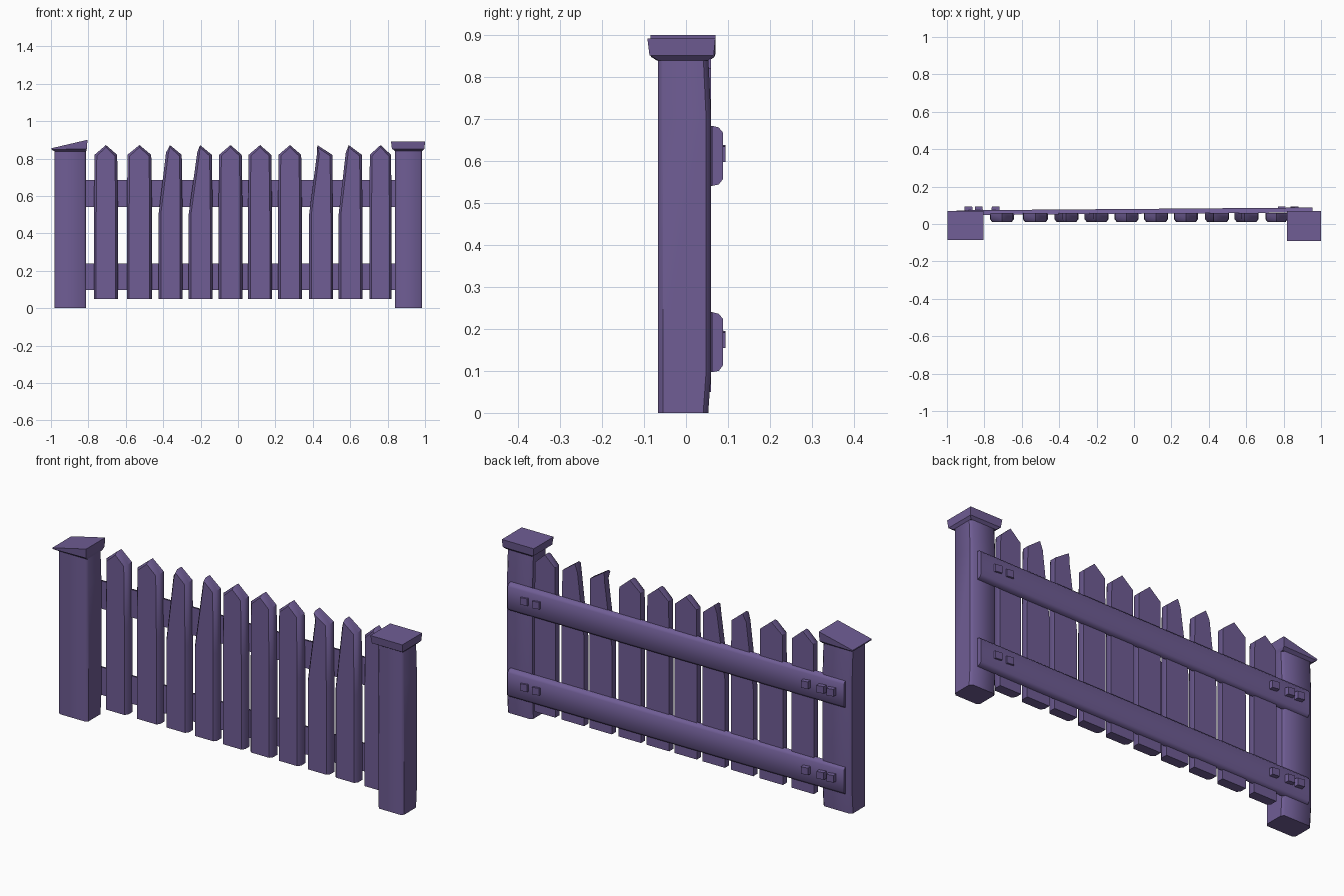
import bpy, bmesh, math

if "Cube" in bpy.data.objects:
    bpy.data.objects.remove(bpy.data.objects["Cube"])

purple = bpy.data.materials.new("dusty purple wood")
purple.diffuse_color = (0.16, 0.11, 0.30, 1)
purple.use_nodes = True
purple.node_tree.nodes["Principled BSDF"].inputs["Base Color"].default_value = purple.diffuse_color


def loft(name, rings, smooth=45):
    """Skin a stack of equal-length point rings and cap both ends."""
    bm = bmesh.new()
    vs = [[bm.verts.new(p) for p in r] for r in rings]
    n = len(rings[0])
    for a, b in zip(vs, vs[1:]):
        for i in range(n):
            j = (i + 1) % n
            bm.faces.new((a[i], a[j], b[j], b[i]))
    bm.faces.new(vs[0][::-1])
    bm.faces.new(vs[-1])
    bmesh.ops.recalc_face_normals(bm, faces=bm.faces)
    me = bpy.data.meshes.new(name)
    bm.to_mesh(me)
    bm.free()
    me.materials.append(purple)
    ob = bpy.data.objects.new(name, me)
    bpy.context.collection.objects.link(ob)
    if smooth:
        bpy.ops.object.select_all(action='DESELECT')
        ob.select_set(True)
        bpy.context.view_layer.objects.active = ob
        bpy.ops.object.shade_smooth_by_angle(angle=math.radians(smooth))
    return ob


def rect(x0, x1, y0, y1, zl, zr=None):
    """Rectangle ring, optionally sloping from zl on the left to zr on the right."""
    zr = zl if zr is None else zr
    return [(x0, y0, zl), (x1, y0, zr), (x1, y1, zr), (x0, y1, zl)]


def chamfered(x0, x1, y0, y1, z, c=0.012):
    return [(x0 + c, y0, z), (x1 - c, y0, z), (x1, y0 + c, z), (x1, y1 - c, z),
            (x1 - c, y1, z), (x0 + c, y1, z), (x0, y1 - c, z), (x0, y0 + c, z)]


# Posts, slightly swollen at the back where the rails are fixed
for side, x0, x1 in (("left", -0.98, -0.812), ("right", 0.84, 0.985)):
    loft(side + "_post", [chamfered(x0, x1, -0.067, y, z) for z, y in
                          ((0, 0.053), (0.1, 0.06), (0.7, 0.06), (0.85, 0.053))])

# Post caps: a sloping wedge on the left, a flat slab on the right
loft("left_cap", [rect(-0.98, -0.812, -0.067, 0.053, 0.838),
                  rect(-0.997, -0.808, -0.083, 0.068, 0.848, 0.852),
                  rect(-0.998, -0.805, -0.085, 0.07, 0.855, 0.90)], 0)
loft("right_cap", [rect(0.84, 0.985, -0.067, 0.053, 0.84),
                   rect(0.823, 0.997, -0.087, 0.066, 0.852),
                   rect(0.818, 1.0, -0.092, 0.07, 0.892)], 0)

# Pickets: centre, half width, inset of the upper left edge, tip shift
pickets = [(-0.706, 0.064, 0, 0), (-0.527, 0.067, 0, 0), (-0.361, 0.064, 0.037, -0.003),
           (-0.2, 0.064, 0.043, -0.003), (-0.04, 0.064, 0, 0), (0.118, 0.064, 0, 0),
           (0.278, 0.064, 0, 0), (0.444, 0.064, 0.04, -0.02), (0.602, 0.064, 0.035, -0.01),
           (0.762, 0.06, 0, 0)]
for k, (cx, h, inset, tip) in enumerate(pickets):
    def outline(y, m):
        w = h - m
        top = 0.06 - h * 0.9 + inset
        return [(cx - w, y, 0.05), (cx + w, y, 0.05), (cx + w, y, 0.5),
                (cx + w - 0.004, y, 0.82 - m / 2), (cx + tip, y, 0.872 - m),
                (cx - w + 0.003 + inset, y, 0.82 + inset * 0.3 - m / 2),
                (cx - w, y, 0.5)]
    loft(f"picket_{k + 1}", [outline(0.01, 0.012), outline(0.026, 0), outline(0.06, 0)])

# Rails: chamfered boards, slightly skewed backwards towards the right
profile = [(0, 0), (0.016, 0.003), (0.026, 0.016), (0.026, 0.127), (0.016, 0.139), (0, 0.143)]
for name, z in (("lower_rail", 0.097), ("upper_rail", 0.541)):
    loft(name, [[(x, y + py, z + pz) for py, pz in profile]
                for x, y in ((-0.95, 0.047), (0.955, 0.062))])

# Nail heads: three on the left end and two on the right end of each rail
for level, z in (("lower", 0.175), ("upper", 0.618)):
    for k, x in enumerate((-0.885, -0.83, -0.74, 0.79, 0.858)):
        y = 0.068 if x < 0 else 0.08
        loft(f"{level}_nail_{k + 1}",
             [[(x - s, yy, z - s + 0.004), (x + s, yy, z - s), (x + s, yy, z + s - 0.004),
               (x - s, yy, z + s)] for s, yy in ((0.022, y), (0.02, 0.0945))], 0)
